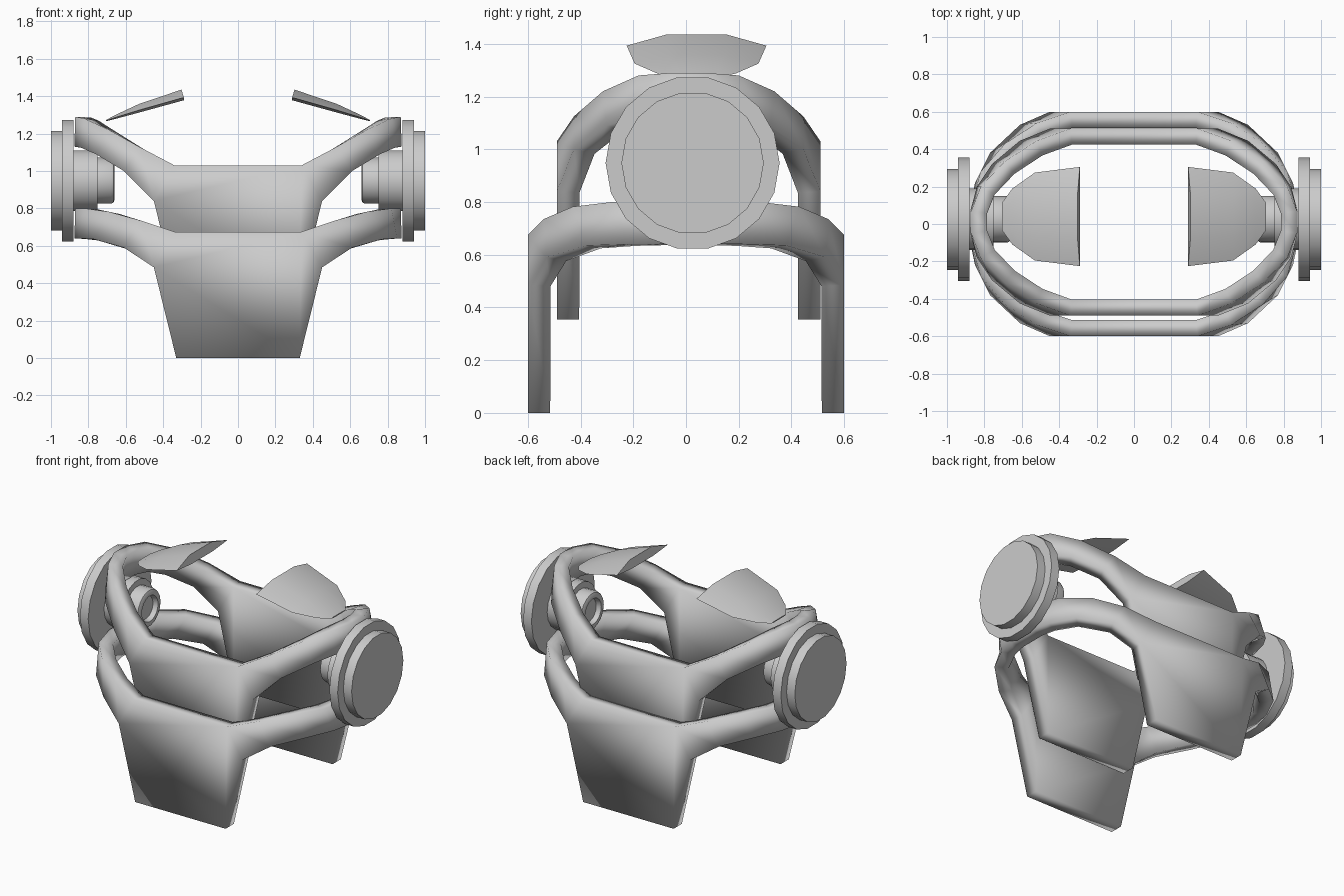
import bpy, bmesh, math
from mathutils import Matrix

if "Cube" in bpy.data.objects:
    bpy.data.objects.remove(bpy.data.objects["Cube"])


def finish(name, bm, angle=32):
    bmesh.ops.recalc_face_normals(bm, faces=bm.faces)
    me = bpy.data.meshes.new(name)
    bm.to_mesh(me)
    bm.free()
    ob = bpy.data.objects.new(name, me)
    bpy.context.collection.objects.link(ob)
    bpy.ops.object.select_all(action='DESELECT')
    ob.select_set(True)
    bpy.context.view_layer.objects.active = ob
    bpy.ops.object.shade_smooth_by_angle(angle=math.radians(angle))
    return ob


def band(name, top, bottom, low, cy, thick):
    """Closed head band from one quarter of stations, with a plate hanging front and back."""
    def loop(q):
        r = [(x, -y, z) for x, y, z in q] + [(x, y, z) for x, y, z in reversed(q)]
        return r + [(-x, -y, z) for x, y, z in r]
    bm = bmesh.new()
    t, b = [[bm.verts.new((x, y + cy, z)) for x, y, z in loop(q)] for q in (top, bottom)]
    n, k = len(t), len(top)
    plate_edges = (n - 1, 2 * k - 1)
    for i in range(n):
        j = (i + 1) % n
        if i in plate_edges:
            s = 1 if i == 2 * k - 1 else -1
            y = s * top[0][1] + cy
            p = bm.verts.new((s * .33, y, low))
            q = bm.verts.new((-s * .33, y, low))
            bm.faces.new((t[i], b[i], p, q, b[j], t[j]))
        else:
            bm.faces.new((t[i], b[i], b[j], t[j]))
    ob = finish(name, bm)
    # thickness goes inward, outer surface stays on the stations
    m = ob.modifiers.new("thickness", 'SOLIDIFY')
    m.thickness, m.offset, m.use_even_offset = thick, -1, True
    return ob


# lower outer band
band("lower_band",
     [(.34, .6, .675), (.52, .54, .735), (.69, .43, .782), (.82, .28, .80), (.87, .1, .80)],
     [(.45, .6, .485), (.61, .53, .59), (.77, .38, .635), (.85, .22, .64), (.875, .1, .64)],
     0, 0, .085)

# upper inner band
band("upper_band",
     [(.34, .5, 1.03), (.52, .435, 1.125), (.69, .325, 1.22), (.82, .19, 1.28), (.87, .06, 1.29)],
     [(.45, .5, .84), (.61, .435, 1.0), (.76, .31, 1.09), (.84, .19, 1.125), (.875, .06, 1.13)],
     .355, .01, .085)


def disc(name, side, x0, x1, r, recess=0):
    bm = bmesh.new()
    mat = Matrix.Translation((side * (x0 + x1) / 2, .025, .948)) @ Matrix.Rotation(math.pi / 2, 4, 'Y')
    bmesh.ops.create_cone(bm, cap_ends=True, segments=18, radius1=r, radius2=r, depth=x1 - x0, matrix=mat)
    if recess:
        cap = min((f for f in bm.faces if len(f.verts) > 4), key=lambda f: abs(f.calc_center_median().x))
        bmesh.ops.bevel(bm, geom=list(cap.edges), offset=.02, segments=2, profile=.5, affect='EDGES')
        cap = min((f for f in bm.faces if len(f.verts) > 4), key=lambda f: abs(f.calc_center_median().x))
        bmesh.ops.inset_region(bm, faces=[cap], thickness=.02)
        bmesh.ops.inset_region(bm, faces=[cap], thickness=.01, depth=-recess)
    finish(name, bm)


def fin(name, side):
    # stations: x, half width, half flat width, top z, edge z, bottom z
    rows = [(.29, .265, .115, 1.435, 1.393, 1.378), (.53, .235, .105, 1.358, 1.325, 1.312),
            (.65, .15, .08, 1.302, 1.288, 1.28), (.705, .075, .05, 1.273, 1.269, 1.266)]
    bm = bmesh.new()
    rings = []
    for i, (x, w, f, zt, ze, zb) in enumerate(rows):
        xt = x + (.012 if i == 0 else 0)
        sec = [(xt, -f, zt), (xt, f, zt), (x, w, ze), (x, f, zb), (x, -f, zb), (x, -w, ze)]
        rings.append([bm.verts.new((side * px, py + .04, pz)) for px, py, pz in sec])
    for a, b in zip(rings, rings[1:]):
        for i in range(6):
            j = (i + 1) % 6
            bm.faces.new((a[i], a[j], b[j], b[i]))
    bm.faces.new(rings[0])
    bm.faces.new(rings[-1])
    finish(name, bm)


# ear discs, inner pads and top fins on both sides
for side, tag in ((-1, "left"), (1, "right")):
    disc("ear_disc_" + tag, side, .88, .94, .33)
    disc("ear_cap_" + tag, side, .935, 1.0, .27)
    disc("pad_base_" + tag, side, .75, .885, .165)
    disc("pad_" + tag, side, .66, .76, .125, .03)
    fin("top_fin_" + tag, side)
